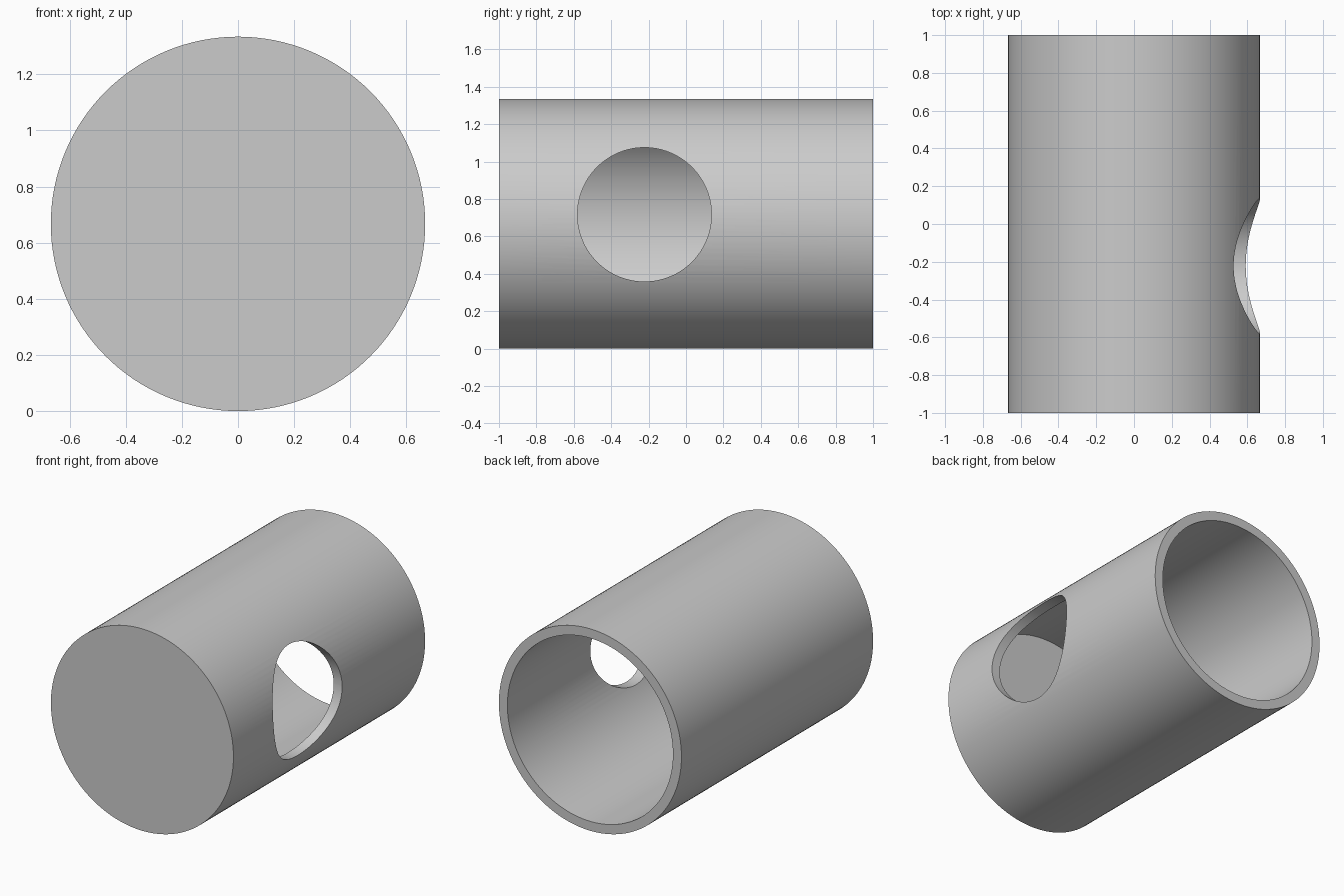
import bpy
import math

cube = bpy.data.objects.get("Cube")
if cube:
    bpy.data.objects.remove(cube, do_unlink=True)

RADIUS, INNER = 0.667, 0.605
FLOOR_Y = -0.85
HOLE_RADIUS, HOLE_Y, HOLE_Z = 0.358, -0.222, 0.717

grey = bpy.data.materials.new("grey")
grey.use_nodes = True
colour = (0.6, 0.6, 0.6, 1)
grey.diffuse_color = colour
grey.node_tree.nodes["Principled BSDF"].inputs["Base Color"].default_value = colour


def cylinder(name, radius, depth, location, rotation):
    bpy.ops.mesh.primitive_cylinder_add(
        vertices=128, radius=radius, depth=depth, location=location, rotation=rotation)
    obj = bpy.context.object
    obj.name = name
    obj.data.materials.append(grey)
    return obj


def cut(target, cutter):
    mod = target.modifiers.new(cutter.name, "BOOLEAN")
    mod.operation = "DIFFERENCE"
    mod.solver = "EXACT"
    mod.object = cutter
    bpy.context.view_layer.objects.active = target
    bpy.ops.object.modifier_apply(modifier=mod.name)
    bpy.data.objects.remove(cutter, do_unlink=True)


# Outer body lying along y
along_y = (math.pi / 2, 0, 0)
body = cylinder("tube_body", RADIUS, 2, (0, 0, RADIUS), along_y)

# Bore open at the back, leaving a thick front cap
bore_end = 1.2
bore = cylinder("bore_cutter", INNER, bore_end - FLOOR_Y,
                (0, (bore_end + FLOOR_Y) / 2, RADIUS), along_y)
cut(body, bore)

# Round side window through the +x wall
window = cylinder("window_cutter", HOLE_RADIUS, 1, (0.5, HOLE_Y, HOLE_Z),
                  (0, math.pi / 2, 0))
cut(body, window)

# Smooth walls with sharp rims
bpy.ops.object.select_all(action="DESELECT")
body.select_set(True)
bpy.context.view_layer.objects.active = body
bpy.ops.object.shade_smooth_by_angle(angle=math.radians(30))
